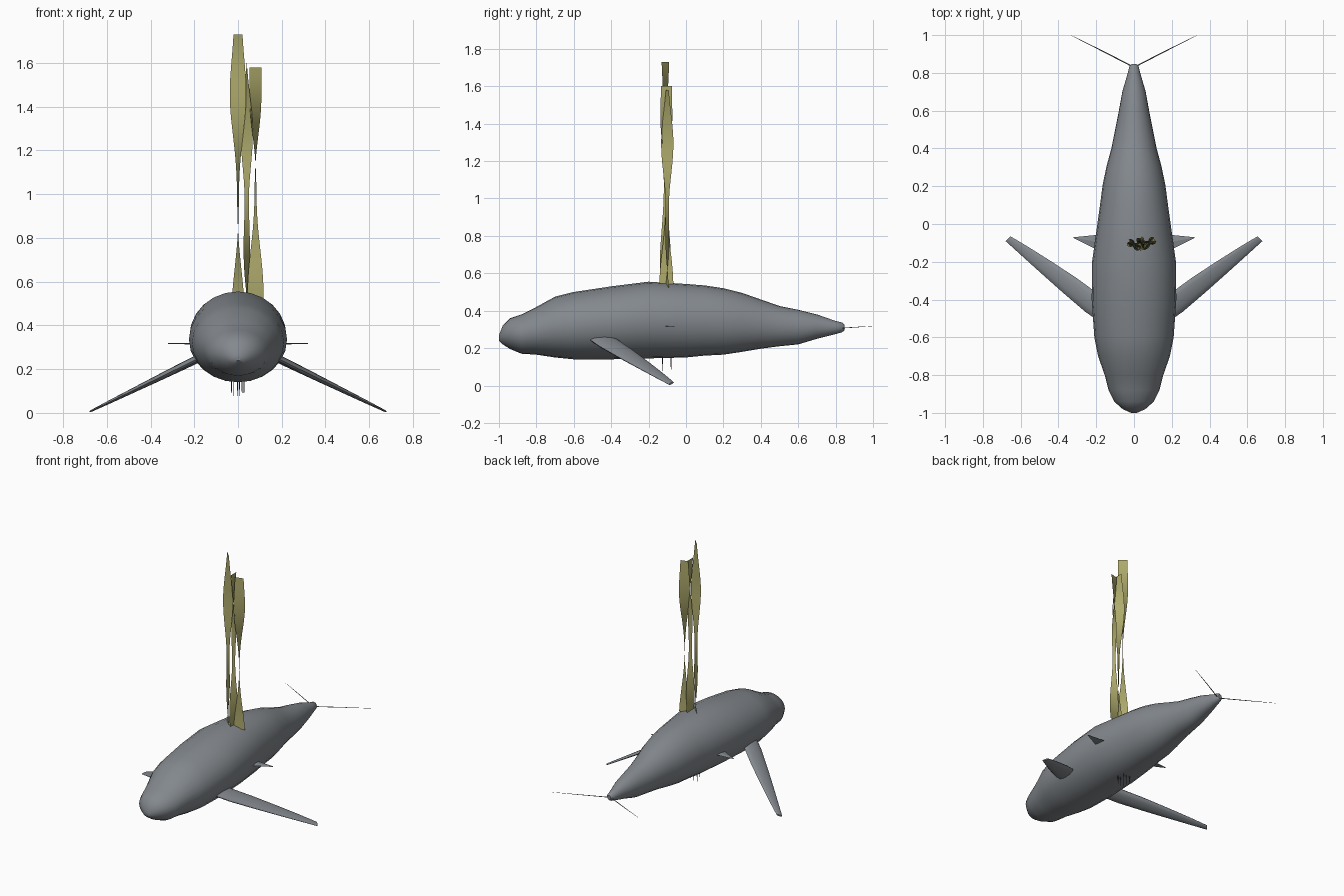
import bpy, bmesh
from math import sin, cos, pi, radians

if "Cube" in bpy.data.objects:
    bpy.data.objects.remove(bpy.data.objects["Cube"], do_unlink=True)


def material(name, rgb):
    m = bpy.data.materials.new(name)
    m.use_nodes = True
    m.diffuse_color = (*rgb, 1)
    m.node_tree.nodes["Principled BSDF"].inputs["Base Color"].default_value = (*rgb, 1)
    return m


GREY = material("whale grey", (0.23, 0.25, 0.27))
OLIVE = material("kelp olive", (0.42, 0.40, 0.15))
SLATE = material("dark slate", (0.05, 0.05, 0.09))


def loft(name, rings, mat, closed=True, smooth=True):
    """Skin a row of equal point loops; closed loops get end caps."""
    bm = bmesh.new()
    rows = [[bm.verts.new(p) for p in ring] for ring in rings]
    n = len(rows[0])
    for a, b in zip(rows, rows[1:]):
        for i in range(n if closed else n - 1):
            j = (i + 1) % n
            bm.faces.new((a[i], a[j], b[j], b[i]))
    if closed:
        bm.faces.new(rows[0])
        bm.faces.new(rows[-1])
    bmesh.ops.recalc_face_normals(bm, faces=bm.faces)
    mesh = bpy.data.meshes.new(name)
    bm.to_mesh(mesh)
    bm.free()
    mesh.materials.append(mat)
    obj = bpy.data.objects.new(name, mesh)
    bpy.context.collection.objects.link(obj)
    if smooth:
        bpy.ops.object.select_all(action="DESELECT")
        obj.select_set(True)
        bpy.context.view_layer.objects.active = obj
        bpy.ops.object.shade_smooth_by_angle(angle=radians(40))
    return obj


def blend(keys, t):
    """Smooth interpolation through (position, value) keys."""
    for (a, u), (b, v) in zip(keys, keys[1:]):
        if t <= b:
            s = (t - a) / (b - a)
            return u + (v - u) * s * s * (3 - 2 * s)
    return keys[-1][1]


# Body: y, half width, bottom, top
stations = [
    (-1.0, .015, .24, .27), (-.98, .06, .22, .32), (-.94, .105, .195, .36),
    (-.88, .135, .17, .38), (-.8, .155, .165, .42), (-.7, .19, .15, .475),
    (-.6, .21, .14, .50), (-.4, .224, .14, .53), (-.2, .222, .145, .555),
    (0, .194, .15, .543), (.1, .18, .16, .535), (.2, .167, .165, .52),
    (.3, .147, .18, .495), (.4, .12, .197, .46), (.5, .1, .21, .425),
    (.6, .08, .22, .405), (.7, .062, .25, .38), (.8, .033, .275, .345),
    (.835, .024, .285, .337), (.847, .012, .295, .325),
]
SIDES = 24
loft("body", [
    [(w * cos(2 * pi * i / SIDES), y, (lo + hi) / 2 + (hi - lo) / 2 * sin(2 * pi * i / SIDES))
     for i in range(SIDES)]
    for y, w, lo, hi in stations], GREY)

# Long swept flippers: centre x, centre y, half chord, half thickness
flipper = [(.12, -.495, .055, .02), (.22, -.42, .059, .02), (.34, -.325, .053, .017),
           (.46, -.233, .042, .013), (.58, -.142, .029, .009), (.667, -.078, .018, .005)]

for side, label in ((1, "left"), (-1, "right")):
    rings = []
    for cx, cy, chord, thick in flipper:
        ring = []
        for i in range(12):
            a = 2 * pi * i / 12
            x, y = cx + .67 * chord * cos(a), cy - .74 * chord * cos(a)
            ring.append((side * x, y, .23 - .49 * (x - .22) + thick * sin(a)))
        rings.append(ring)
    loft(label + "_flipper", rings, GREY)

    # Flat pointed side fin
    loft(label + "_side_fin",
         [[(side * x, y, .315 + dz) for y, dz in ((front, 0), (back, 0), (mid, .004))]
          for x, front, back, mid in ((.17, -.15, -.055, -.1), (.32, -.074, -.07, -.072))],
         GREY, smooth=False)

    # Thin trailing tail fluke
    loft(label + "_tail_strand",
         [[(side * x, y - w, z), (side * x, y + w, z), (side * x, y, z + w)]
          for x, y, z, w in ((0, .83, .305, .004), (.17, .917, .311, .003), (.33, .997, .317, .001))],
         GREY, smooth=False)

# Twisted kelp ribbons: x, y, bottom, top, start angle
widths = [(0, .075), (.42, .02), (.78, .076), (1, .058)]
for label, x, y, lo, hi, start in (("tall", 0, -.11, .54, 1.73, 135),
                                   ("middle", .04, -.105, .53, 1.6, 270),
                                   ("side", .08, -.1, .525, 1.58, 195)):
    rows = []
    for k in range(25):
        t = k / 24
        a, h = radians(start - 180 * t), blend(widths, t) / 2
        rows.append([(x + s * h * cos(a), y + s * h * sin(a), lo + (hi - lo) * t) for s in (-1, 1)])
    loft(label + "_kelp_ribbon", rows, OLIVE, closed=False)

# Fine strands hanging under the belly
for k, x in enumerate((-.03, -.02, -.003, .006, .018, .027)):
    y = -.125 if k % 2 else -.08
    loft("belly_strand_%d" % (k + 1),
         [[(x + w * cos(a), y + w * sin(a), z) for a in (0, 2 * pi / 3, 4 * pi / 3)]
          for z, w in ((.17, .003), (.12, .0025), (.078, .001))], SLATE, smooth=False)
